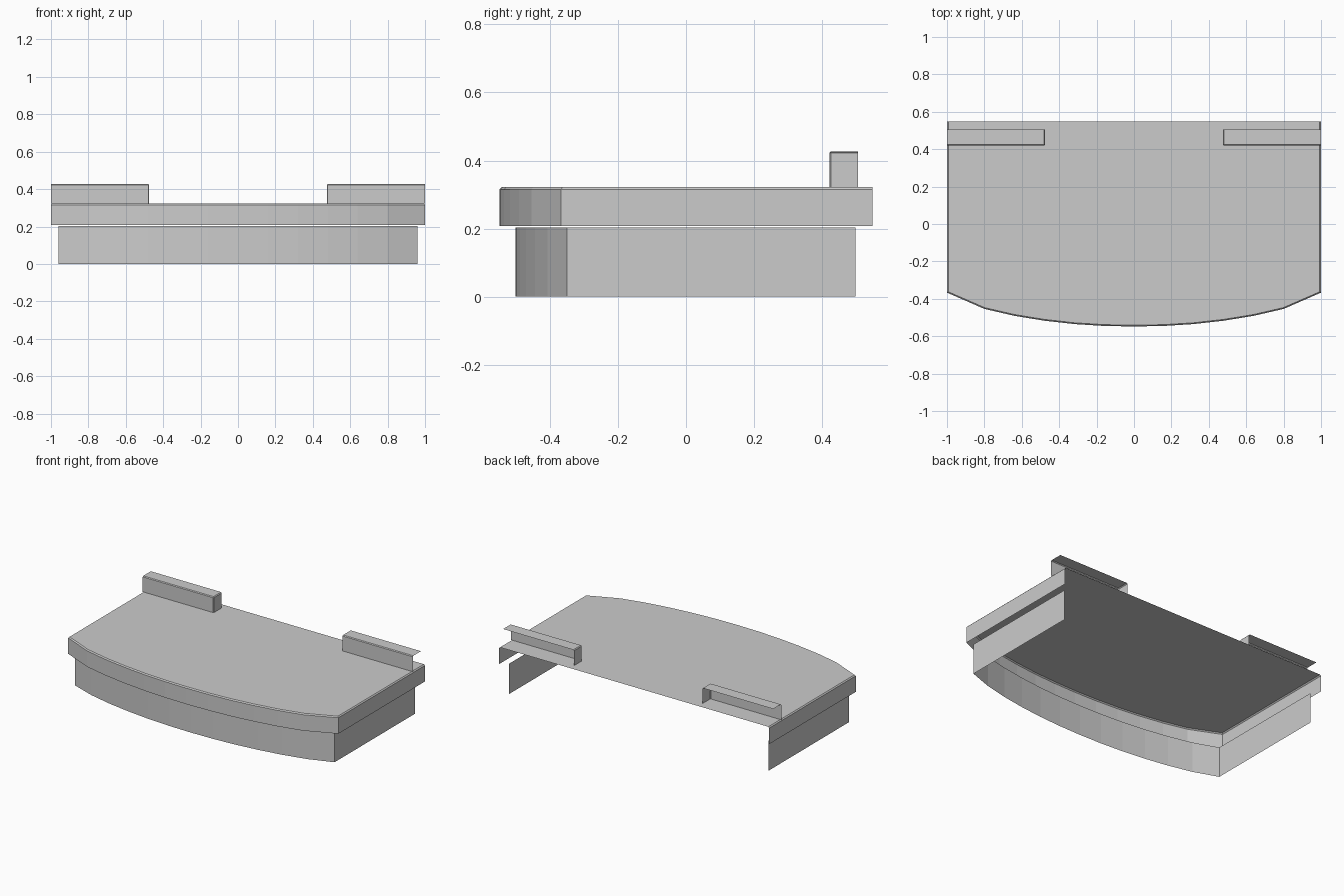
import bpy
from mathutils import Vector

if "Cube" in bpy.data.objects:
    bpy.data.objects.remove(bpy.data.objects["Cube"])


def inset(path, d):
    """Move an open counter-clockwise path inwards by d."""
    pts = [Vector(p) for p in path]
    normals = [Vector((b.y - a.y, a.x - b.x)).normalized()
               for a, b in zip(pts, pts[1:])]
    out = []
    for i, p in enumerate(pts):
        n1, n2 = normals[max(i - 1, 0)], normals[min(i, len(normals) - 1)]
        out.append(p - (n1 + n2) * d / (1 + n1.dot(n2)))
    return out


def shell(name, path, z0, z1, bevel=0.0, cap=False, extra=()):
    """Open wall along a path, optionally with a chamfered top sheet."""
    rings = [(path, z0), (path, z1 - bevel)]
    if bevel:
        rings.append((inset(path, bevel), z1))
    n = len(path)
    verts = [(p[0], p[1], z) for ring, z in rings for p in ring]
    faces = [(r * n + i, r * n + i + 1, (r + 1) * n + i + 1, (r + 1) * n + i)
             for r in range(len(rings) - 1) for i in range(n - 1)]
    if cap:
        start = len(verts)
        verts += [(x, y, z1) for x, y in extra]
        faces.append(tuple(range(start - n, len(verts))))
    mesh = bpy.data.meshes.new(name)
    mesh.from_pydata(verts, [], faces)
    obj = bpy.data.objects.new(name, mesh)
    bpy.context.collection.objects.link(obj)
    return obj


def bowed_outline(half, back):
    """Back corner, round the bowed front, to the other back corner."""
    right = half + [back]
    left = [(-x, y) for x, y in reversed(right) if x > 0]
    return left + right


# Bowed platform top with a hanging rim, open at the back and underneath
front = [(0, -0.548), (0.16, -0.545), (0.32, -0.535), (0.48, -0.517),
         (0.64, -0.491), (0.8, -0.454), (1.0, -0.367)]
shell("platform_top", bowed_outline(front, (1.0, 0.548)),
      0.208, 0.322, bevel=0.007, cap=True)

# Recessed skirt below
skirt = [(x, y + 0.047) for x, y in front[:-1]] + [(0.96, -0.35)]
shell("base_skirt", bowed_outline(skirt, (0.96, 0.498)), 0.0, 0.203)

# Low ledges at the two back corners, open at the back and outer end
ledge = shell("back_ledge",
              [(0.475, 0.506), (0.475, 0.426), (0.479, 0.421), (1.0, 0.421)],
              0.322, 0.427, bevel=0.005, cap=True, extra=[(1.0, 0.506)])
ledge.modifiers.new("mirror", 'MIRROR').use_axis = (True, False, False)
